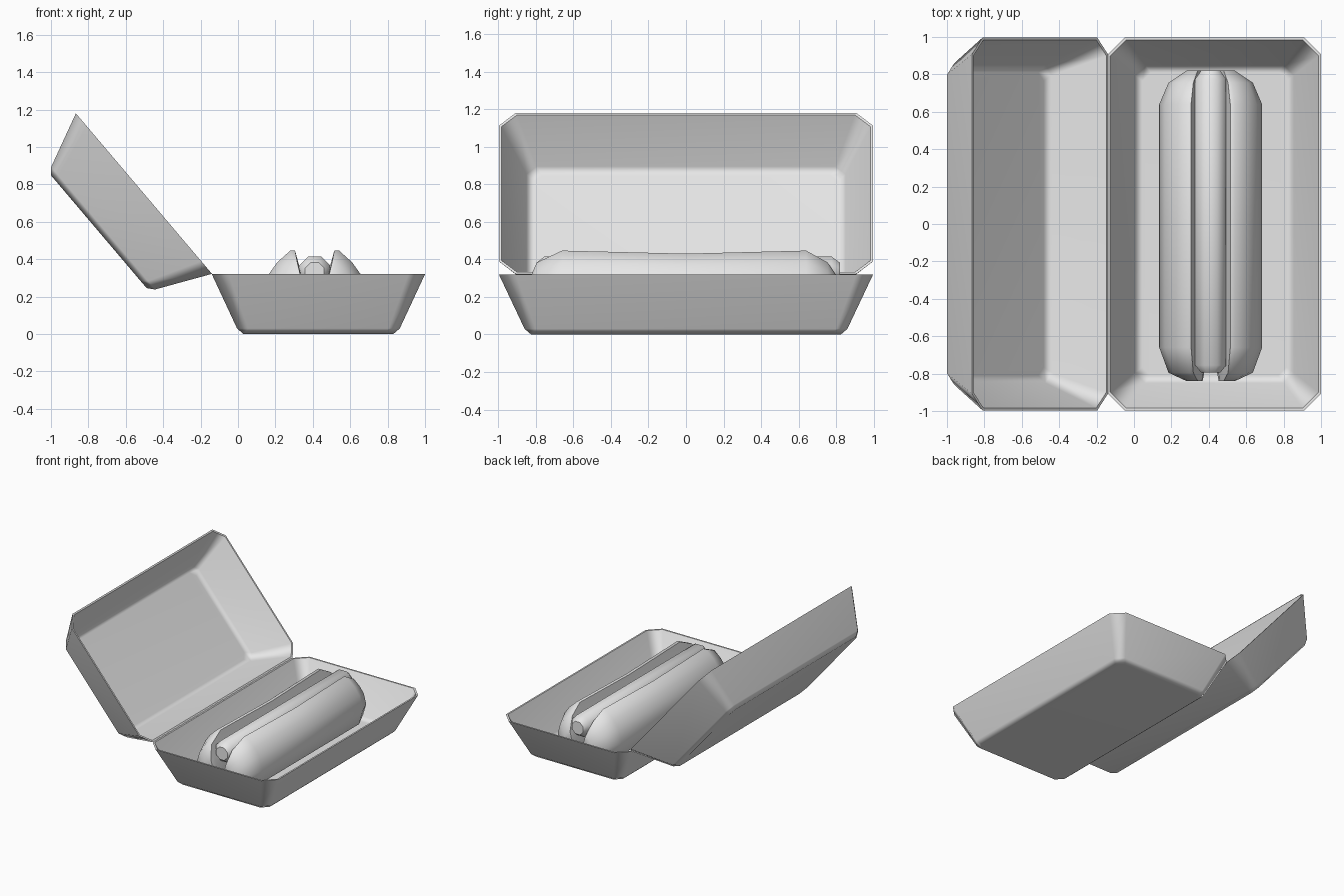
import bpy, bmesh, math
from mathutils import Matrix

if "Cube" in bpy.data.objects:
    bpy.data.objects.remove(bpy.data.objects["Cube"])

# Single plain colour
grey = bpy.data.materials.new("plain_grey")
grey.use_nodes = True
grey.diffuse_color = (0.8, 0.8, 0.8, 1)
grey.node_tree.nodes["Principled BSDF"].inputs["Base Color"].default_value = (0.8, 0.8, 0.8, 1)


def loft(name, rings, sharp=50):
    """Skin equal-length rings of points and cap both ends."""
    bm = bmesh.new()
    loops = [[bm.verts.new(p) for p in ring] for ring in rings]
    n = len(loops[0])
    for a, b in zip(loops, loops[1:]):
        for i in range(n):
            j = (i + 1) % n
            bm.faces.new((a[i], a[j], b[j], b[i]))
    bm.faces.new(loops[0])
    bm.faces.new(loops[-1])
    bmesh.ops.recalc_face_normals(bm, faces=bm.faces)
    mesh = bpy.data.meshes.new(name)
    bm.to_mesh(mesh)
    bm.free()
    mesh.materials.append(grey)
    mesh.shade_smooth()
    mesh.set_sharp_from_angle(angle=math.radians(sharp))
    obj = bpy.data.objects.new(name, mesh)
    bpy.context.collection.objects.link(obj)
    return obj


def chamfered(hx, hy, c, z):
    """Rectangle with cut corners."""
    quarter = [(hx, hy - c), (hx - c, hy)]
    pts = quarter + [(-x, y) for x, y in reversed(quarter)]
    pts += [(-x, -y) for x, y in pts]
    return [(x, y, z) for x, y in pts]


# Box halves: outside from floor to rim, then inside back down; origin at rim height
box_profile = [(0.40, 0.825, 0.05, -0.32), (0.435, 0.86, 0.06, -0.29),
               (0.57, 0.997, 0.09, 0), (0.557, 0.984, 0.085, 0),
               (0.425, 0.85, 0.055, -0.275), (0.385, 0.81, 0.045, -0.3)]


def box_half(name):
    obj = loft(name, [chamfered(*p) for p in box_profile])
    mod = obj.modifiers.new("even_shading", 'WEIGHTED_NORMAL')
    mod.keep_sharp = True
    return obj


tray = box_half("box_tray")
tray.location = (0.43, 0, 0.32)
lid = box_half("box_lid")
lid.location = (-0.503, 0, 0.751)
lid.rotation_euler.y = math.radians(49.7)
lid.scale = (0.987, 1, 0.987)

# Bun halves: a cross-section scaled towards a core line at the ends
MID = 0.41
bun_section = [(0.03, 0.03), (0.16, 0.025), (0.24, 0.09), (0.275, 0.21),
               (0.245, 0.315), (0.20, 0.375), (0.13, 0.435), (0.105, 0.435),
               (0.075, 0.33), (0.04, 0.22)]
bun_steps = [(-0.84, 0.35, 1), (-0.795, 0.78, 1), (-0.66, 1, 1.05), (0, 1, 0.98),
             (0.64, 1, 1.05), (0.755, 0.78, 1), (0.82, 0.35, 1)]
for name, side in (("bun_right_half", -1), ("bun_left_half", 1)):
    loft(name, [[(MID + side * (0.05 + (x - 0.05) * s), y,
                  0.2 + (z - 0.2) * s * (lift if z > 0.2 else 1))
                 for x, z in bun_section] for y, s, lift in bun_steps], 45)

# Sausage: eight-sided rod with tapered ends
sausage_steps = [(-0.795, 0.055), (-0.755, 0.09), (0.775, 0.09), (0.82, 0.055)]
loft("sausage", [[(MID + r * math.cos((i + 0.5) * math.pi / 4), y,
                   0.332 + r * math.sin((i + 0.5) * math.pi / 4))
                  for i in range(8)] for y, r in sausage_steps], 50)
